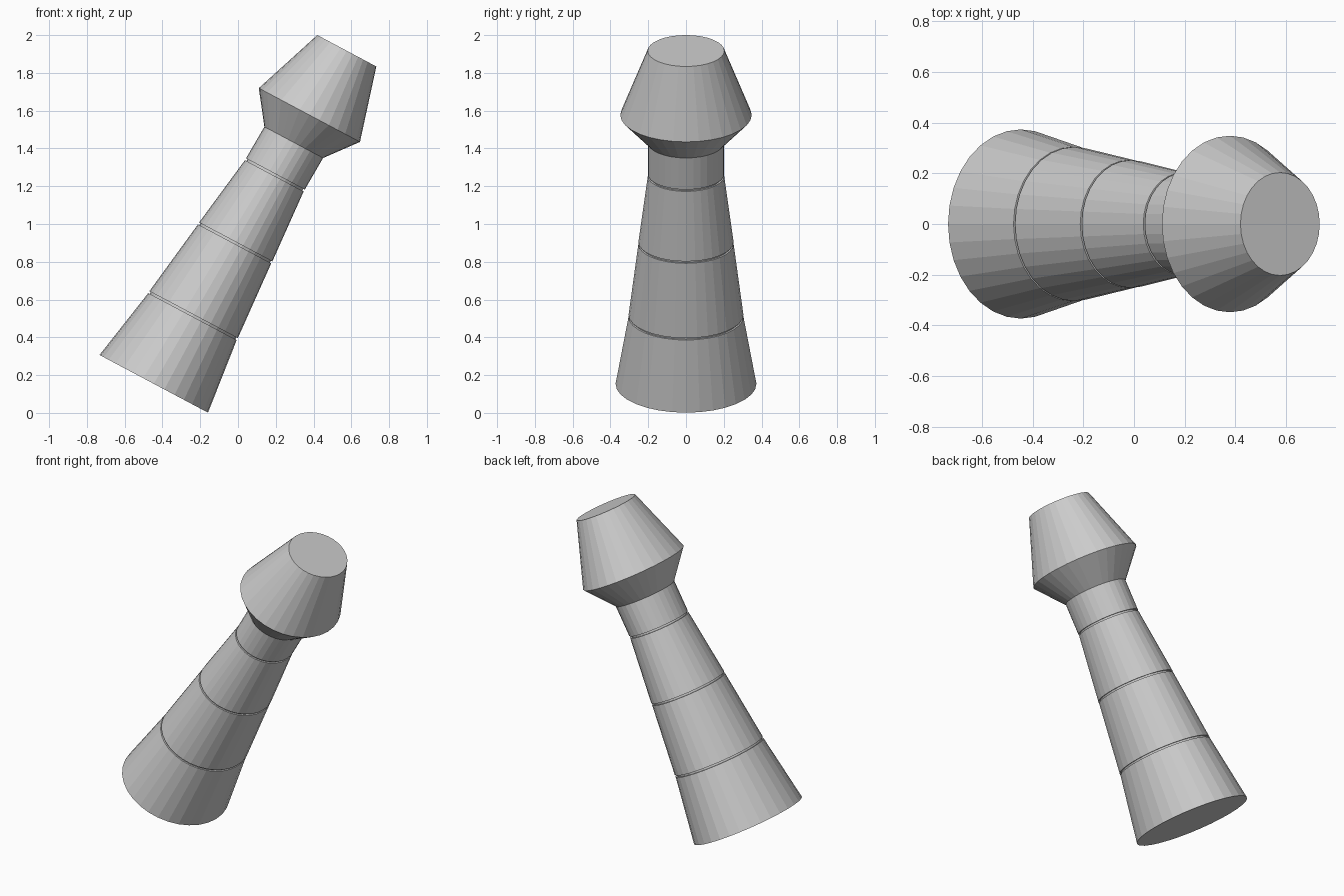
import bpy, bmesh, math

if "Cube" in bpy.data.objects:
    bpy.data.objects.remove(bpy.data.objects["Cube"])

SIDES = 32
TILT = math.radians(28)      # slope of every ring plane
SQUASH = 0.872               # in-plane radius / sideways radius


def loft(name, rings, cap_bottom=False, cap_top=False):
    """Skin a stack of tilted elliptical rings given as (x, z, radius)."""
    bm = bmesh.new()
    loops = []
    for x, z, r in rings:
        loop = []
        for i in range(SIDES):
            a = 2 * math.pi * i / SIDES
            u = r * SQUASH * math.cos(a)
            loop.append(bm.verts.new((x + u * math.cos(TILT),
                                      r * math.sin(a),
                                      z - u * math.sin(TILT))))
        loops.append(loop)
    for lo, hi in zip(loops, loops[1:]):
        for i in range(SIDES):
            j = (i + 1) % SIDES
            bm.faces.new((lo[i], lo[j], hi[j], hi[i]))
    if cap_bottom:
        bm.faces.new(loops[0][::-1])
    if cap_top:
        bm.faces.new(loops[-1])
    bmesh.ops.recalc_face_normals(bm, faces=bm.faces)
    mesh = bpy.data.meshes.new(name)
    bm.to_mesh(mesh)
    bm.free()
    obj = bpy.data.objects.new(name, mesh)
    bpy.context.collection.objects.link(obj)
    return obj


# Leaning shaft: tapered sections parted by thin grooves
base = (-0.446, 0.154, 0.373)
joints = [(-0.238, 0.515, 0.304), (-0.015, 0.90, 0.252), (0.195, 1.26, 0.202)]
neck = (0.295, 1.432, 0.202)
shaft = [base]
for x, z, r in joints:
    dx, dz = 0.003, 0.005
    shaft += [(x - dx, z - dz, r), (x - dx, z - dz, r - 0.01),
              (x + dx, z + dz, r - 0.01), (x + dx, z + dz, r)]
shaft.append(neck)
loft("shaft", shaft, cap_bottom=True)

# Flared head with a flat tip
loft("head", [neck, (0.378, 1.577, 0.348), (0.576, 1.917, 0.203)], cap_top=True)
